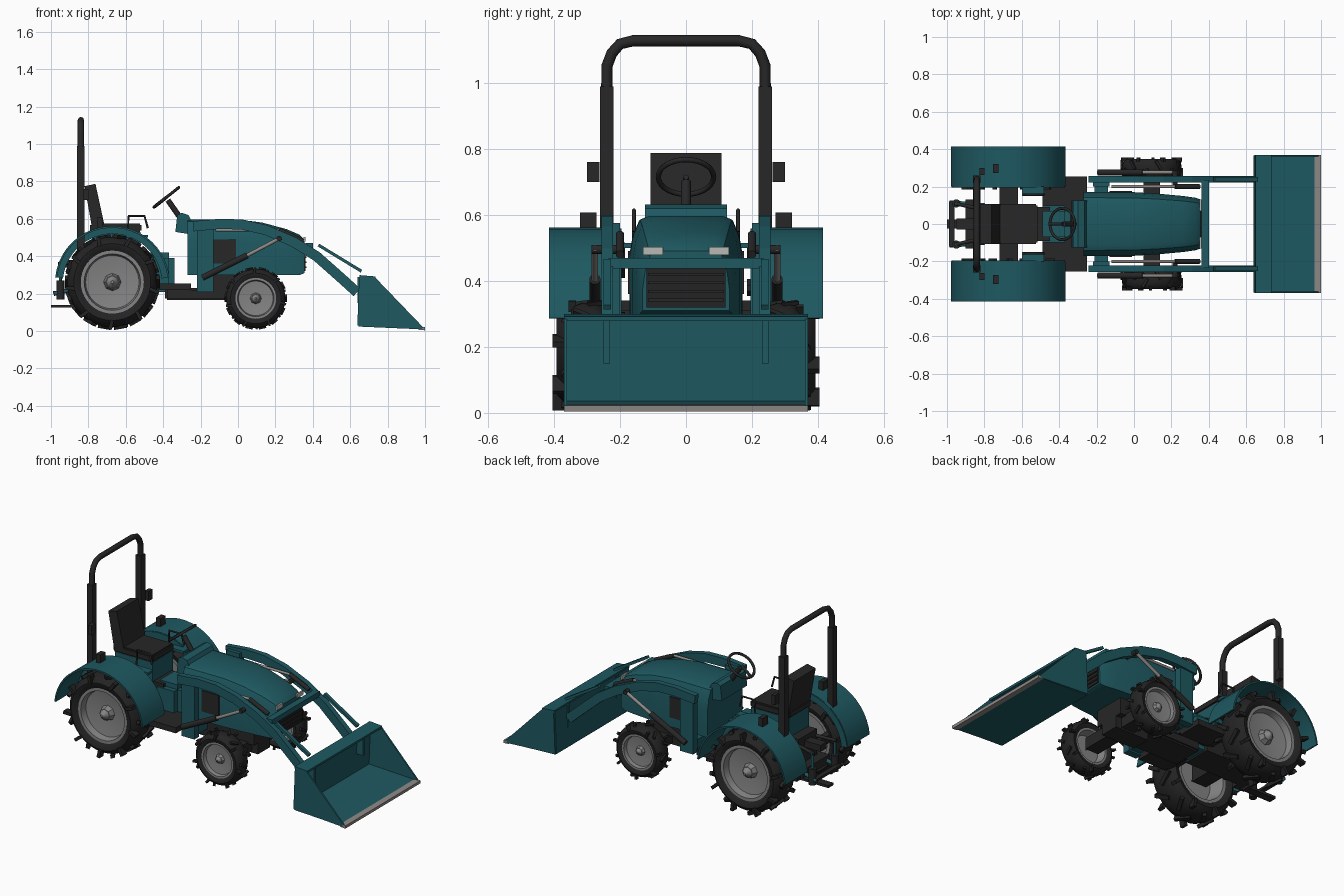
import bpy, bmesh, math
from mathutils import Vector, Matrix

cube = bpy.data.objects.get("Cube")
if cube:
    bpy.data.objects.remove(cube)


def material(name, r, g, b):
    m = bpy.data.materials.new(name)
    m.use_nodes = True
    m.diffuse_color = (r, g, b, 1)
    m.node_tree.nodes["Principled BSDF"].inputs["Base Color"].default_value = (r, g, b, 1)
    return m


TEAL = material("teal_paint", .013, .1, .12)
BLACK = material("tyre_black", .017, .017, .017)
DARK = material("dark_grey", .02, .02, .02)
GREY = material("rim_grey", .23, .23, .23)
STEEL = material("worn_steel", .27, .25, .24)
LAMP = material("lamp_white", .48, .48, .46)


def finish(name, bm, mat, smooth=False):
    bmesh.ops.recalc_face_normals(bm, faces=bm.faces)
    mesh = bpy.data.meshes.new(name)
    bm.to_mesh(mesh)
    bm.free()
    mesh.materials.append(mat)
    ob = bpy.data.objects.new(name, mesh)
    bpy.context.scene.collection.objects.link(ob)
    if smooth:
        bpy.ops.object.select_all(action='DESELECT')
        ob.select_set(True)
        bpy.context.view_layer.objects.active = ob
        bpy.ops.object.shade_smooth_by_angle(angle=math.radians(35))
    return ob


def box(name, x, y, z, mat, bevel=0):
    """Box from three (min, max) ranges."""
    bm = bmesh.new()
    mid = Vector([(a + b) / 2 for a, b in (x, y, z)])
    size = [abs(b - a) for a, b in (x, y, z)]
    bmesh.ops.create_cube(bm, size=1, matrix=Matrix.Translation(mid) @ Matrix.Diagonal((*size, 1)))
    if bevel:
        bmesh.ops.bevel(bm, geom=bm.edges[:], offset=bevel, segments=2, affect='EDGES')
    return finish(name, bm, mat)


def rod(name, a, b, r, mat, r2=None, sides=14):
    bm = bmesh.new()
    a, b = Vector(a), Vector(b)
    d = b - a
    mx = Matrix.Translation((a + b) / 2) @ d.to_track_quat('Z', 'Y').to_matrix().to_4x4()
    bmesh.ops.create_cone(bm, cap_ends=True, segments=sides, radius1=r,
                          radius2=r if r2 is None else r2, depth=d.length, matrix=mx)
    return finish(name, bm, mat, True)


def loft(name, rings, mat, smooth=False, closed=False):
    bm = bmesh.new()
    vs = [[bm.verts.new(p) for p in ring] for ring in rings]
    n = len(vs[0])
    pairs = list(zip(vs, vs[1:])) + ([(vs[-1], vs[0])] if closed else [])
    for p, q in pairs:
        for i in range(n):
            j = (i + 1) % n
            bm.faces.new((p[i], p[j], q[j], q[i]))
    if not closed:
        bm.faces.new(vs[0])
        bm.faces.new(vs[-1])
    return finish(name, bm, mat, smooth)


def prism(name, outline, y0, y1, mat):
    """Side outline in x, z pushed across y."""
    return loft(name, [[(x, y, z) for x, z in outline] for y in (y0, y1)], mat)


def strip(name, path, half, y0, y1, mat, smooth=False):
    """Bar of constant thickness following a path in x, z."""
    pts = [Vector(p) for p in path]
    rings = []
    for i, p in enumerate(pts):
        t = (pts[min(i + 1, len(pts) - 1)] - pts[max(i - 1, 0)]).normalized()
        n = Vector((-t.y, t.x)) * half
        a, b = p + n, p - n
        rings.append([(a.x, y0, a.y), (a.x, y1, a.y), (b.x, y1, b.y), (b.x, y0, b.y)])
    return loft(name, rings, mat, smooth)


def lathe(name, profile, centre, side, mat, steps=40):
    """Closed (radius, offset) profile turned about the y axis."""
    cx, cy, cz = centre
    rings = []
    for k in range(steps):
        a = math.tau * k / steps
        rings.append([(cx + r * math.cos(a), cy + side * o, cz + r * math.sin(a)) for r, o in profile])
    return loft(name, rings, mat, True, True)


def tube(name, points, r, mat, cyclic=False):
    cu = bpy.data.curves.new(name, 'CURVE')
    cu.dimensions = '3D'
    cu.bevel_depth, cu.bevel_resolution, cu.use_fill_caps = r, 2, True
    sp = cu.splines.new('POLY')
    sp.points.add(len(points) - 1)
    for p, co in zip(sp.points, points):
        p.co = (*co, 1)
    sp.use_cyclic_u = cyclic
    cu.materials.append(mat)
    ob = bpy.data.objects.new(name, cu)
    bpy.context.scene.collection.objects.link(ob)
    return ob


def wheel(name, centre, side, R, w, rim, lugs):
    t = R * .945
    half = [(rim, w * .75), (rim * 1.18, w * .95), (t * .85, w * .97), (t * .95, w * .75), (t, w * .35)]
    lathe(name + "_tyre", half + [(r, -o) for r, o in reversed(half)], centre, side, BLACK)
    k = w * .8
    lathe(name + "_rim", [(rim * 1.04, k), (rim * .93, k), (rim * .88, k * .5), (rim * .4, k * .35),
                          (.005, k * .35), (.005, k * .1), (rim * .8, k * .1), (rim * .93, -k), (rim * 1.04, -k)],
          centre, side, GREY)
    c = Vector(centre)
    out = Vector((0, side, 0))
    rod(name + "_hub", c + out * k * .3, c + out * k * .75, rim * .3, GREY, rim * .22, 8)
    rod(name + "_hub_cap", c + out * k * .75, c + out * k * 1.1, rim * .2, GREY, rim * .05, 8)
    # angled tread lugs, staggered between both halves, hooking over the shoulder
    bm = bmesh.new()
    for i in range(lugs * 2):
        h = 1 if i % 2 else -1
        turn = Matrix.Translation(c) @ Matrix.Rotation(math.tau * i / (lugs * 2), 4, 'Y')
        tread = Matrix.Translation((R * .955, h * w * .38, 0)) @ Matrix.Rotation(h * .55, 4, 'X')
        bmesh.ops.create_cube(bm, size=1, matrix=turn @ tread @ Matrix.Diagonal((R * .075, w * .95, R * .09, 1)))
        wall = Matrix.Translation((R * .87, h * w * .9, -w * .3 - R * .06)) @ Matrix.Rotation(.4, 4, 'Y')
        bmesh.ops.create_cube(bm, size=1, matrix=turn @ wall @ Matrix.Diagonal((R * .2, w * .4, R * .075, 1)))
    finish(name + "_lugs", bm, BLACK)


# hood: tapered sections from dash to nose
rings = []
for x, w, low, top in ((-.27, .172, .3, .597), (0, .17, .3, .597), (.13, .162, .3, .58),
                       (.26, .15, .3, .545), (.33, .14, .3, .515), (.355, .132, .31, .49)):
    s = [(w, low), (w, top - .12), (w * .94, top - .06), (w * .82, top - .012), (w * .65, top)]
    rings.append([(x, y, z) for y, z in s] + [(x, -y, z) for y, z in reversed(s)])
loft("hood", rings, TEAL, True)
box("grille", (.35, .362), (-.12, .12), (.32, .44), BLACK)
for i in range(4):
    box("grille_bar", (.36, .367), (-.115, .115), (.338 + i * .026, .346 + i * .026), DARK)
box("engine_block", (-.2, .18), (-.1, .1), (.2, .31), DARK)

# dash, steering column and wheel
prism("dash", [(-.335, .53), (-.325, .62), (-.3, .632), (-.265, .62), (-.25, .59), (-.27, .52)], -.125, .125, TEAL)
rod("steering_column", (-.305, 0, .6), (-.375, 0, .7), .015, DARK)
mid, u = Vector((-.383, 0, .715)), Vector((.78, 0, .62))
tube("steering_wheel", [mid + u * .085 * math.cos(math.tau * i / 28) + Vector((0, .084 * math.sin(math.tau * i / 28), 0))
                        for i in range(28)], .008, DARK, True)
rod("steering_spoke", mid - u * .083, mid, .009, DARK)

# chassis, centre body and floor
box("chassis", (-.39, -.04), (-.1, .1), (.165, .23), DARK, .01)
box("floor", (-.49, -.25), (-.255, .255), (.235, .255), DARK)
box("centre_body", (-.52, -.34), (-.1, .1), (.21, .42), TEAL, .03)
box("transmission", (-.84, -.45), (-.09, .09), (.2, .41), DARK)
box("seat_pedestal", (-.78, -.52), (-.1, .1), (.4, .53), TEAL)
box("rear_axle", (-.72, -.62), (-.24, .24), (.21, .31), DARK)
box("front_axle", (.05, .14), (-.25, .25), (.14, .21), DARK)
box("axle_mount", (-.05, .18), (-.06, .06), (.13, .25), DARK)

# seat
box("seat_cushion", (-.79, -.515), (-.106, .106), (.53, .575), DARK, .008)
prism("seat_back", [(-.78, .55), (-.82, .775), (-.762, .787), (-.715, .57)], -.107, .107, DARK)

# roll bar
arch = [(-.24, .95), (-.24, 1.05), (-.225, 1.09), (-.2, 1.118), (-.16, 1.128)]
arch += [(-y, z) for y, z in reversed(arch)]
tube("roll_bar", [(-.84, y, z) for y, z in arch], .017, DARK)

# rear hitch
box("hitch_block", (-.9, -.82), (-.13, .13), (.2, .25), DARK)
box("drawbar", (-1, -.8), (-.025, .025), (.125, .14), DARK)
box("top_link", (-.95, -.82), (-.03, .03), (.34, .38), DARK)
box("hitch_crossbar", (-.99, -.96), (-.12, .12), (.2, .215), DARK)

for s, side in ((1, "left"), (-1, "right")):
    def y(a, b):
        return (s * a, s * b)
    wheel(side + "_rear_wheel", (-.672, s * .295, .262), s, .256, .1, .162, 9)
    wheel(side + "_front_wheel", (.095, s * .295, .175), s, .168, .055, .105, 7)

    # fender shell with inner rim wall
    arc = [(-.672 + .302 * math.cos(math.radians(a)), .255 + .302 * math.sin(math.radians(a))) for a in range(6, 175, 8)]
    strip(side + "_fender", arc, .005, s * .2, s * .415, TEAL, True)
    inner = [(-.672 + .285 * (x + .672) / .302, .255 + .285 * (z - .255) / .302) for x, z in arc]
    strip(side + "_fender_wall", inner, .02, s * .195, s * .205, TEAL)
    box(side + "_fender_bracket", (-.6, -.48), y(.15, .2), (.5, .515), TEAL)
    box(side + "_roll_bar_post", (-.86, -.822), y(.22, .26), (.3, .99), DARK)
    box(side + "_post_mount", (-.86, -.82), y(.08, .25), (.29, .34), DARK)
    box(side + "_upper_lamp", (-.825, -.8), y(.262, .3), (.7, .76), DARK)
    box(side + "_fender_lamp", (-.755, -.725), y(.272, .322), (.555, .607), DARK)
    tube(side + "_grab_handle", [(x, s * .158, z) for x, z in ((-.59, .5), (-.585, .615), (-.5, .615), (-.482, .55))], .006, DARK)
    box(side + "_step", (-.45, -.25), y(.1, .255), (.22, .24), DARK)
    rod(side + "_lower_link", (-.8, s * .1, .24), (-.985, s * .115, .2), .012, TEAL)
    rod(side + "_lift_rod", (-.95, s * .11, .17), (-.95, s * .11, .27), .022, DARK)
    rod(side + "_lift_arm", (-.82, s * .08, .37), (-.96, s * .11, .36), .01, DARK)
    rod(side + "_lift_link", (-.95, s * .11, .37), (-.95, s * .11, .25), .008, TEAL)
    box(side + "_headlight", (.35, .36), y(.07, .13), (.478, .503), LAMP)
    box(side + "_hood_vent", (-.13, -.01), y(.168, .176), (.36, .49), DARK)

    # loader post, arm and rams
    box(side + "_loader_post", (-.22, -.13), y(.2, .245), (.21, .575), TEAL)
    box(side + "_post_foot", (-.21, -.14), y(.09, .21), (.22, .28), TEAL)
    strip(side + "_loader_arm", [(-.24, .56), (-.1, .573), (.02, .57), (.15, .54), (.3, .475), (.42, .4), (.55, .285), (.636, .207)],
          .027, s * .222, s * .256, TEAL)
    rod(side + "_lift_ram_barrel", (-.19, s * .276, .285), (.05, s * .276, .405), .017, DARK)
    rod(side + "_lift_ram_piston", (.05, s * .276, .405), (.23, s * .276, .5), .01, STEEL)
    rod(side + "_lift_ram_pin", (.22, s * .2, .495), (.22, s * .287, .495), .014, DARK)
    rod(side + "_tilt_ram_piston", (-.12, s * .2, .54), (.22, s * .2, .54), .008, STEEL)
    rod(side + "_tilt_ram_barrel", (.22, s * .2, .54), (.35, s * .2, .48), .013, DARK)
    strip(side + "_tilt_link", [(.43, .46), (.66, .32)], .008, s * .228, s * .25, TEAL)
    box(side + "_bucket_bracket", (.64, .7), y(.23, .25), (.15, .29), TEAL)
    prism(side + "_bucket_side", [(.645, .03), (.655, .29), (.735, .285), (.99, .02), (.98, .01)], s * .36, s * .37, TEAL)

# loader crossbar and bucket
box("loader_crossbar", (.36, .4), (-.235, .235), (.437, .47), TEAL)
strip("bucket_back", [(.645, .03), (.655, .29)], .007, -.365, .365, TEAL)
strip("bucket_floor", [(.645, .03), (.97, .016)], .006, -.365, .365, TEAL)
strip("bucket_top", [(.65, .292), (.735, .285)], .007, -.37, .37, TEAL)
strip("bucket_lip", [(.965, .016), (1, .013)], .009, -.37, .37, STEEL)
